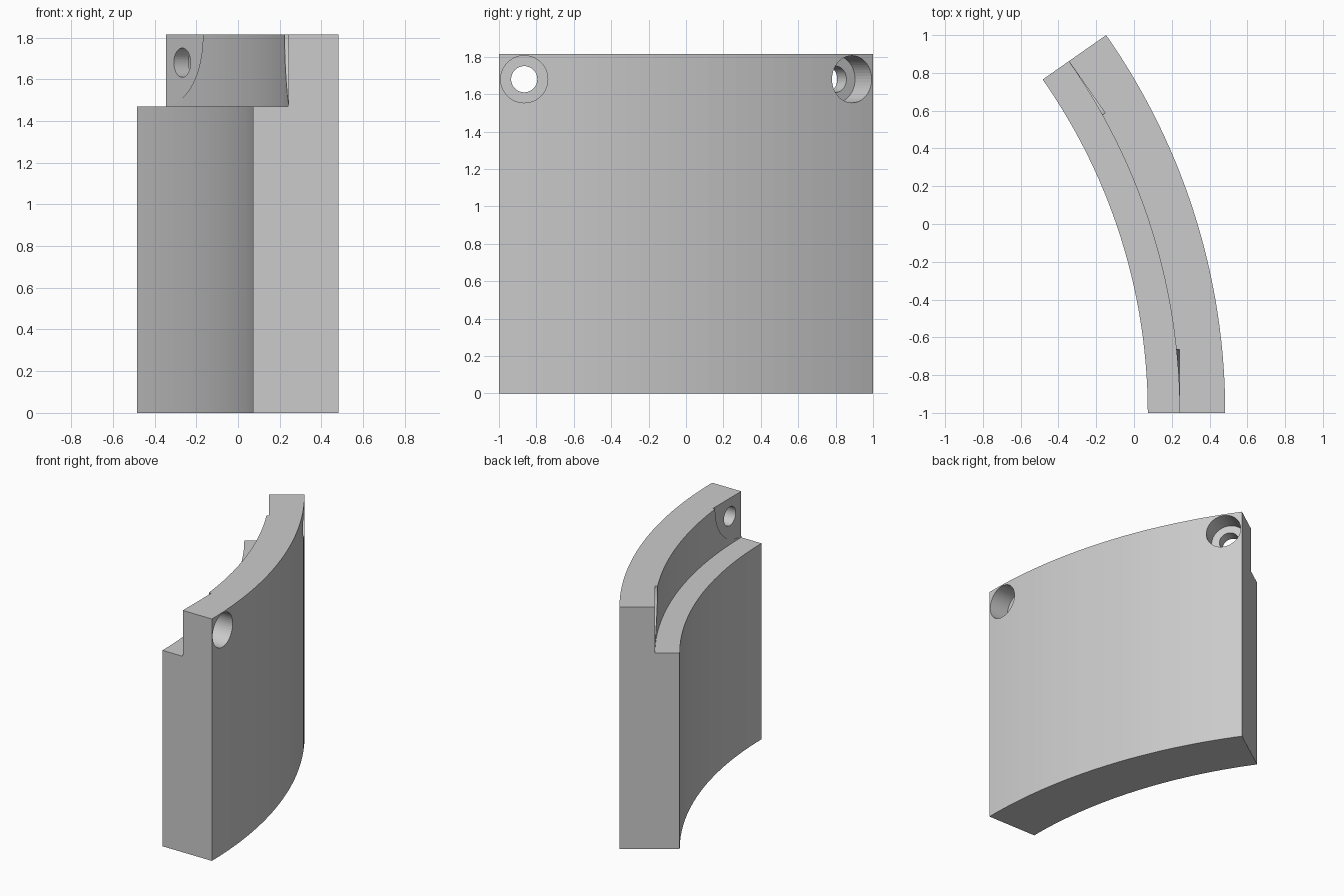
import bpy
import bmesh
from math import sin, cos, radians
from mathutils import Matrix, Vector

cube = bpy.data.objects.get("Cube")
if cube:
    bpy.data.objects.remove(cube, do_unlink=True)

# Main dimensions: an arc sector around a vertical axis
OUTER, STEP, INNER = 3.487, 3.245, 3.077
SWEEP = radians(35)
HEIGHT, LEDGE = 1.815, 1.47
SEGMENTS = 28
AXIS = Vector((0.483 - OUTER, -1, 0))

grey = bpy.data.materials.new("light grey")
grey.use_nodes = True
grey.diffuse_color = (0.6, 0.6, 0.6, 1)
grey.node_tree.nodes["Principled BSDF"].inputs["Base Color"].default_value = grey.diffuse_color


def add_object(name, bm):
    bmesh.ops.recalc_face_normals(bm, faces=bm.faces)
    mesh = bpy.data.meshes.new(name)
    bm.to_mesh(mesh)
    bm.free()
    mesh.materials.append(grey)
    obj = bpy.data.objects.new(name, mesh)
    bpy.context.collection.objects.link(obj)
    return obj


def radial_cylinder(name, end, along, z, radius, r_from, r_to, sides=48):
    """Cutter pointing outward at one end of the arc, set in from that end."""
    bm = bmesh.new()
    bmesh.ops.create_cone(bm, cap_ends=True, segments=sides, radius1=radius,
                          radius2=radius, depth=r_to - r_from)
    inward = along if end == 0 else -along
    place = (Matrix.Translation(AXIS) @ Matrix.Rotation(end, 4, "Z")
             @ Matrix.Translation(((r_from + r_to) / 2, inward, z))
             @ Matrix.Rotation(radians(90), 4, "Y"))
    bmesh.ops.transform(bm, matrix=place, verts=bm.verts)
    obj = add_object(name, bm)
    obj.hide_render = True
    return obj


# Curved block: stepped cross-section swept along the arc
profile = [(INNER, 0), (OUTER, 0), (OUTER, HEIGHT),
           (STEP, HEIGHT), (STEP, LEDGE), (INNER, LEDGE)]
bm = bmesh.new()
rings = []
for i in range(SEGMENTS + 1):
    a = SWEEP * i / SEGMENTS
    rings.append([bm.verts.new(AXIS + Vector((r * cos(a), r * sin(a), z)))
                  for r, z in profile])
for ring, following in zip(rings, rings[1:]):
    for j in range(len(profile)):
        k = (j + 1) % len(profile)
        bm.faces.new((ring[j], ring[k], following[k], following[j]))
bm.faces.new(rings[0])
bm.faces.new(rings[-1])
block = add_object("curved_block", bm)

# Each end: flat corner recess inside, bolt hole, and counterbore outside
cutters = []
for end, label in ((0, "front"), (SWEEP, "back")):
    cutters += [
        radial_cylinder(label + "_recess", end, 0, HEIGHT, 0.335,
                        INNER - 0.1, STEP + 0.001, 96),
        radial_cylinder(label + "_bolt_hole", end, 0.135, 1.68, 0.07,
                        INNER - 0.1, OUTER + 0.1),
        radial_cylinder(label + "_counterbore", end, 0.135, 1.68, 0.126,
                        OUTER - 0.155, OUTER + 0.1),
    ]

bpy.context.view_layer.objects.active = block
for cutter in cutters:
    mod = block.modifiers.new(cutter.name, "BOOLEAN")
    mod.operation = "DIFFERENCE"
    mod.solver = "EXACT"
    mod.object = cutter
    bpy.ops.object.modifier_apply(modifier=mod.name)
    bpy.data.objects.remove(cutter, do_unlink=True)
